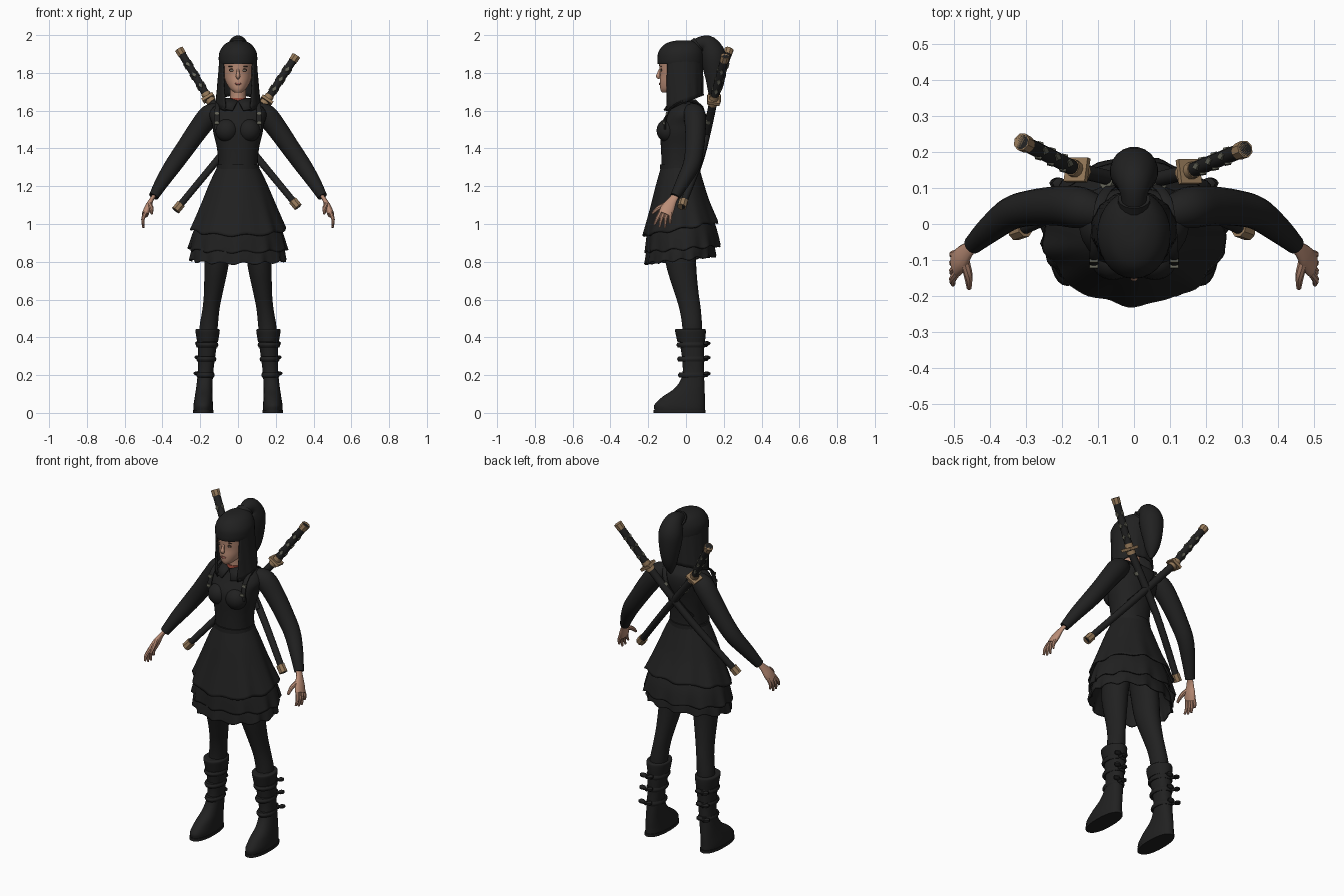
import bpy, bmesh, math
from mathutils import Vector

if "Cube" in bpy.data.objects:
    bpy.data.objects.remove(bpy.data.objects["Cube"])

def material(name, *rgb):
    m = bpy.data.materials.new(name)
    m.diffuse_color = (*rgb, 1)
    m.use_nodes = True
    m.node_tree.nodes["Principled BSDF"].inputs["Base Color"].default_value = m.diffuse_color
    return m

BLACK = material("black_cloth", .015, .015, .015)
SKIN = material("skin", .50, .27, .185)
TAN = material("tan_metal", .30, .19, .10)
GREY = material("grey_fitting", .13, .13, .10)
LIP = material("lips", .30, .10, .08)
WHITE = material("eye_white", .45, .42, .36)
DARK = material("brow_brown", .05, .03, .02)
RED = material("red_collar", .25, .05, .03)

def build(name, rings, mat, cap=True, closed=True, mirror=False, thick=0):
    """Skin a list of point rings."""
    bm = bmesh.new()
    vs = [[bm.verts.new(p) for p in r] for r in rings]
    n = len(vs[0])
    for a, b in zip(vs, vs[1:]):
        for i in range(n if closed else n - 1):
            j = (i + 1) % n
            bm.faces.new((a[i], a[j], b[j], b[i]))
    if cap:
        bm.faces.new(vs[0])
        bm.faces.new(vs[-1])
    bmesh.ops.recalc_face_normals(bm, faces=bm.faces)
    me = bpy.data.meshes.new(name)
    bm.to_mesh(me)
    bm.free()
    me.materials.append(mat)
    for p in me.polygons:
        p.use_smooth = True
    me.set_sharp_from_angle(angle=math.radians(42))
    ob = bpy.data.objects.new(name, me)
    bpy.context.collection.objects.link(ob)
    if thick:
        ob.modifiers.new("thickness", 'SOLIDIFY').thickness = thick
    if mirror:
        ob.modifiers.new("mirror", 'MIRROR')
    return ob

def spline(keys, steps):
    """Smooth interpolation through tuples of numbers."""
    out = []
    for i in range(len(keys) - 1):
        a, b, c, d = keys[max(i - 1, 0)], keys[i], keys[i + 1], keys[min(i + 2, len(keys) - 1)]
        for s in range(steps):
            t = s / steps
            out.append(tuple(q + .5 * t * (r - p + t * (2*p - 5*q + 4*r - w + t * (3*(q - r) + w - p)))
                             for p, q, r, w in zip(a, b, c, d)))
    return out + [keys[-1]]

def loft(name, keys, mat, steps=4, sides=28, power=2, **kw):
    """Keys: centre x, front y, back y, z, half width."""
    rings = []
    for x, f, b, z, w in spline(keys, steps):
        ring = []
        for i in range(sides):
            a = math.tau * i / sides
            s, c = math.sin(a), math.cos(a)
            s, c = (math.copysign(abs(v) ** (2 / power), v) for v in (s, c))
            ring.append((x + w * s, (f + b) / 2 - (b - f) / 2 * c, z))
        rings.append(ring)
    return build(name, rings, mat, **kw)

def tube(name, keys, mat, steps=4, sides=16, flat=1, ref=(0, 1, 0), **kw):
    """Keys: x, y, z, radius; flat scales the second axis."""
    pts = spline(keys, steps)
    rings = []
    for i, p in enumerate(pts):
        d = (Vector(pts[min(i + 1, len(pts) - 1)][:3]) - Vector(pts[max(i - 1, 0)][:3])).normalized()
        u = Vector(ref)
        u = (u - d * u.dot(d)).normalized()
        v = d.cross(u) * flat
        turn = math.pi / sides
        rings.append([Vector(p[:3]) + p[3] * (u * math.cos(math.tau * k / sides + turn)
                      + v * math.sin(math.tau * k / sides + turn)) for k in range(sides)])
    return build(name, rings, mat, **kw)

def ball(name, c, r, mat, mirror=False, sides=16):
    rings = []
    for i in range(1, 10):
        a = math.pi * (i / 10)
        rings.append([(c[0] + r[0] * math.sin(a) * math.cos(math.tau * k / sides),
                       c[1] + r[1] * math.sin(a) * math.sin(math.tau * k / sides),
                       c[2] + r[2] * math.cos(a)) for k in range(sides)])
    return build(name, rings, mat, mirror=mirror)

# Head, neck and face
head = [(0, -.128, -.07, 1.697, .02), (0, -.136, -.03, 1.715, .042), (0, -.139, .03, 1.75, .064),
        (0, -.137, .06, 1.79, .076), (0, -.141, .07, 1.83, .08), (0, -.14, .07, 1.88, .08),
        (0, -.09, .04, 1.94, .04)]
loft("head", head, SKIN)
loft("neck", [(0, -.075, .03, 1.61, .055), (0, -.065, .03, 1.66, .042), (0, -.07, .03, 1.74, .042)], SKIN)
dense = spline(head, 12)

def face_y(x, z):
    _, f, b, _, w = min(dense, key=lambda k: abs(k[3] - z))
    return (f + b) / 2 - (b - f) / 2 * math.sqrt(max(0, 1 - (x / w) ** 2))

def feature(name, x, z, w, h, mat, out=.002):
    ball(name, (x, face_y(x, z), z), (w, .003 + out, h), mat, mirror=x > 0)

tube("nose", [(0, -.137, 1.82, .006), (0, -.144, 1.80, .008), (0, -.147, 1.782, .012),
              (0, -.138, 1.770, .006)], SKIN, sides=10)
feature("eye_lash", .032, 1.815, .017, .008, DARK, 0)
feature("eye_white", .032, 1.813, .013, .005, WHITE, .001)
feature("iris", .032, 1.813, .005, .005, DARK, .002)
feature("brow", .034, 1.834, .018, .003, DARK, 0)
feature("lips", 0, 1.742, .018, .006, LIP)

# Hair: cap with fringe, side curtain and ponytail
loft("hair_cap", [(0, -.15, .09, 1.846, .098), (0, -.152, .093, 1.87, .102), (0, -.146, .092, 1.91, .098),
                  (0, -.118, .08, 1.948, .074), (0, -.07, .05, 1.968, .04), (0, -.02, .01, 1.972, .008)], BLACK)
rows = []
for r in range(11):
    t = r / 10
    start = math.radians(56 - 22 * t)
    row = []
    for k in range(41):
        a = start + (math.tau - 2 * start) * k / 40
        hem = 1.64 - .04 * math.cos(a)
        hem -= .012 * math.cos(a) if math.cos(a) > 0 else 0
        wave = 1 + .02 * t * math.cos(14 * a)
        row.append(((.097 + .022 * t) * wave * math.sin(a),
                    -.03 + .014 * t - (.118 - .01 * t) * wave * math.cos(a), 1.90 + (hem - 1.90) * t))
    rows.append(row)
build("hair_curtain", rows, BLACK, cap=False, closed=False, thick=.008)
tube("ponytail", [(0, .03, 1.93, .035), (0, .075, 1.955, .036), (0, .115, 1.948, .052), (0, .142, 1.90, .066),
                  (0, .15, 1.84, .064), (0, .155, 1.76, .05), (0, .15, 1.70, .034), (0, .145, 1.65, .008)],
     BLACK, ref=(1, 0, 0), sides=20)
tube("hair_tie", [(0, .05, 1.935, .045), (0, .07, 1.95, .045)], BLACK, ref=(1, 0, 0))

# Bodice
loft("bodice", [(0, -.128, .065, 1.28, .105), (0, -.13, .065, 1.34, .105), (0, -.133, .07, 1.41, .113),
                (0, -.138, .082, 1.48, .13), (0, -.132, .095, 1.53, .138), (0, -.105, .10, 1.58, .152),
                (0, -.085, .092, 1.62, .13), (0, -.075, .065, 1.645, .08), (0, -.068, .05, 1.66, .05)],
     BLACK, sides=36, power=2.2)
ball("bust", (.058, -.098, 1.495), (.062, .058, .062), BLACK, True)
loft("waistband", [(0, -.138, .073, 1.29, .113), (0, -.138, .073, 1.315, .112)], BLACK)
loft("red_collar_band", [(0, -.076, .042, 1.655, .053), (0, -.07, .038, 1.668, .049)], RED)
# Pointed shirt collar
build("collar_flap", [[(.004, -.086, 1.655), (.055, -.045, 1.668), (.075, 0, 1.665)],
                      [(.03, -.118, 1.605), (.085, -.098, 1.612), (.10, 0, 1.645)]],
      BLACK, cap=False, closed=False, mirror=True, thick=.01)

# Skirt with three ruffled layers, hem lower in front
def skirt(name, keys, lift, waves, amp):
    rings = []
    for x, f, b, z, w, t in spline(keys, 6):
        ring = []
        for i in range(96):
            a = math.tau * i / 96
            g = 1 + amp * t * t * (math.cos(waves * a) + .5 * math.cos((waves * 2 - 3) * a + 1))
            ring.append((w * g * math.sin(a), (f + b) / 2 - (b - f) / 2 * g * math.cos(a),
                         z - lift * t * math.cos(a) + amp * .25 * t * math.sin(waves * a)))
        rings.append(ring)
    build(name, rings, BLACK, cap=False, thick=.008)

skirt("skirt_top", [(0, -.13, .067, 1.31, .106, 0), (0, -.158, .09, 1.22, .15, .3),
                    (0, -.19, .125, 1.10, .20, .65), (0, -.225, .172, .975, .252, 1)], .035, 9, .025)
skirt("skirt_middle", [(0, -.185, .13, 1.06, .19, 0), (0, -.205, .165, .96, .235, .5),
                       (0, -.213, .182, .868, .26, 1)], .017, 11, .028)
skirt("skirt_bottom", [(0, -.18, .12, .96, .20, 0), (0, -.205, .15, .88, .24, .5),
                       (0, -.215, .158, .81, .253, 1)], .02, 13, .028)

# Sleeves and hands
tube("sleeve", [(.10, .03, 1.595, .045), (.15, .045, 1.575, .058), (.21, .05, 1.50, .055), (.28, .045, 1.40, .050),
                (.34, .03, 1.315, .046), (.40, -.015, 1.225, .037), (.447, -.058, 1.145, .026)],
     BLACK, sides=20, mirror=True)
tube("palm", [(.44, -.052, 1.155, .020), (.46, -.072, 1.125, .024), (.478, -.095, 1.085, .036),
              (.492, -.112, 1.05, .036)], SKIN, flat=.5, mirror=True)
for i in range(4):
    y, ty = -.135 + .018 * i, -.168 + .028 * i
    drop = (.995, .982, .98, 1.0)[i]
    tube("finger", [(.49, y, 1.06, .011), (.503, (y + ty) / 2 - .002, 1.025, .010), (.501, ty, drop, .006)],
         SKIN, sides=8, mirror=True)
tube("thumb", [(.468, -.105, 1.105, .013), (.459, -.145, 1.085, .012), (.457, -.178, 1.055, .007)],
     SKIN, sides=8, mirror=True)

# Legs and boots
loft("leg", [(.075, -.12, .07, 1.08, .075), (.108, -.115, .055, .86, .068), (.116, -.10, .055, .76, .062),
             (.13, -.062, .066, .64, .05), (.143, -.035, .078, .55, .045), (.155, -.02, .085, .46, .048),
             (.16, -.02, .085, .38, .045)], BLACK, mirror=True)
loft("boot", [(.184, -.163, .098, 0, .046), (.184, -.168, .10, .02, .051), (.184, -.166, .10, .045, .051),
              (.182, -.125, .10, .085, .047), (.179, -.06, .098, .13, .043), (.174, -.022, .096, .19, .041),
              (.169, -.018, .094, .26, .043), (.164, -.028, .096, .34, .049), (.16, -.04, .097, .41, .053),
              (.16, -.042, .097, .43, .053)], BLACK, power=2.3, mirror=True)
loft("boot_sole", [(.184, -.172, .104, 0, .054), (.184, -.172, .104, .016, .054)], BLACK, power=2.3, mirror=True)
loft("boot_cuff", [(.161, -.045, .10, .375, .055), (.161, -.053, .104, .41, .061), (.161, -.058, .104, .44, .064),
                   (.161, -.045, .095, .444, .05)], BLACK, mirror=True)
for z, w in ((.20, .047), (.285, .051), (.36, .058)):
    x = .182 - .05 * z
    loft("boot_strap", [(x, -.026 - z * .05, .10, z - .013, w - .003), (x, -.033 - z * .05, .104, z, w + .002),
                        (x, -.026 - z * .05, .10, z + .013, w - .003)], BLACK, mirror=True)
    ball("bow_knot", (x + .02, .105, z), (.011, .014, .011), BLACK, True, 10)
    for s in (-1, 1):
        tube("bow_loop", [(x + .02, .107, z, .007), (x + .02 + s * .022, .11, z + .008, .020),
                          (x + .02 + s * .038, .104, z + .010, .012)], BLACK, sides=8, flat=.6, mirror=True)

# Shoulder harness
tube("harness_strap", [(.112, -.112, 1.50, .014), (.112, -.108, 1.55, .014), (.11, -.082, 1.61, .014),
                       (.105, -.01, 1.652, .014), (.09, .07, 1.628, .014), (.05, .108, 1.55, .014),
                       (-.03, .092, 1.45, .014), (-.09, .06, 1.38, .014)],
     BLACK, ref=(1, 0, 0), flat=.4, sides=8, mirror=True)
for z, y in ((1.535, -.118), (1.585, -.102)):
    tube("harness_buckle", [(.112, y, z - .007, .017), (.112, y + .002, z + .007, .017)], GREY, ref=(1, 0, 0),
         flat=.5, sides=4, mirror=True)

# Two crossed swords on the back
def sword(pommel, guard, tip):
    P, G, T = Vector(pommel), Vector(guard), Vector(tip)
    h, d = (G - P).normalized(), (T - G).normalized()

    def rod(name, a, b, r, mat, sides=12, r2=None):
        tube(name, [(*a, r), (*b, r2 or r)], mat, steps=1, sides=sides)
    mid = (G + T) / 2 + Vector((0, .02, 0))
    tube("scabbard", [(*G, .021), (*mid, .020), (*T, .018)], BLACK, steps=6, sides=12)
    rod("scabbard_tip", T - d * .045, T, .025, TAN, 8)
    rod("scabbard_mouth", G + d * .01, G + d * .03, .026, TAN, 10)
    rod("scabbard_ring", G + d * .13, G + d * .15, .024, GREY, 10)
    rod("sword_guard", G - h * .008, G + h * .008, .048, TAN, 4)
    rod("sword_grip", P, G, .021, BLACK)
    rod("grip_collar", G - h * .03, G, .024, TAN, 10)
    rod("pommel", P, P + h * .035, .025, TAN, 8, .024)
    side = h.cross(Vector((0, 1, 0))).normalized()
    out = side.cross(h).normalized()
    # Diamond inlays on the grip
    for f in (.32, .54, .76):
        c = P + (G - P) * f
        for n, u in ((out, side), (-out, side), (side, out), (-side, out)):
            o = c + n * .018
            build("grip_inlay", [[o + h * .018, o + u * .012, o - h * .018, o - u * .012],
                                 [q + n * .006 for q in (o + h * .016, o + u * .010, o - h * .016, o - u * .010)]], GREY)

sword((-.312, .228, 1.925), (-.158, .15, 1.668), (.318, -.022, 1.09))
sword((.308, .208, 1.89), (.152, .145, 1.655), (-.33, -.022, 1.072))
